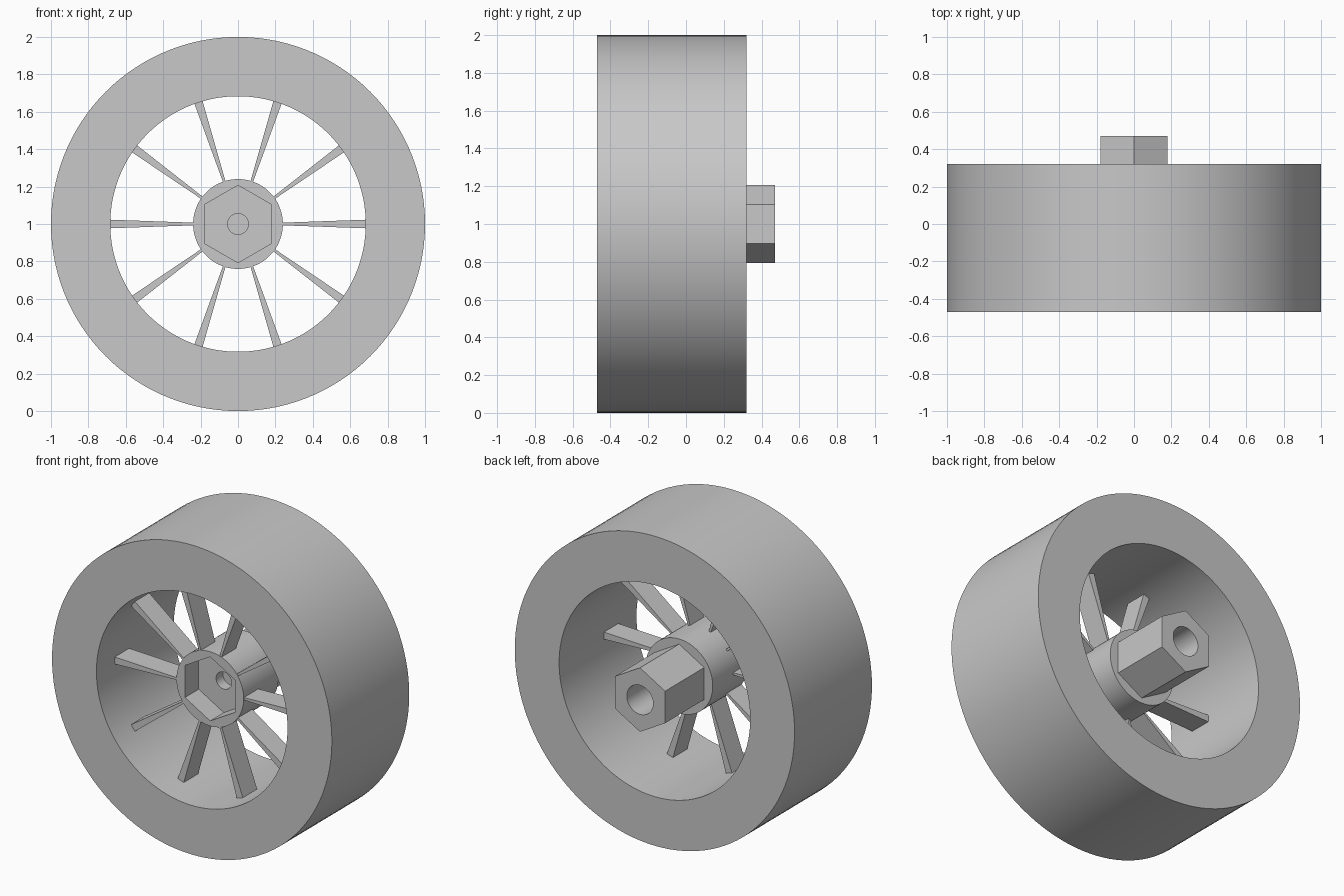
import bpy, bmesh
from math import sin, cos, pi, radians
from mathutils import Matrix

cube = bpy.data.objects.get("Cube")
if cube:
    bpy.data.objects.remove(cube, do_unlink=True)

grey = bpy.data.materials.new("plain_grey")
grey.use_nodes = True
color = (0.58, 0.58, 0.58, 1)
grey.diffuse_color = color
grey.node_tree.nodes["Principled BSDF"].inputs["Base Color"].default_value = color

AXLE = Matrix.Translation((0, 0, 1))
SEGMENTS = 120


def finish(name, bm, smooth):
    """Turn a bmesh into a named grey object at axle height."""
    bmesh.ops.transform(bm, matrix=AXLE, verts=bm.verts)
    bmesh.ops.recalc_face_normals(bm, faces=bm.faces)
    mesh = bpy.data.meshes.new(name)
    bm.to_mesh(mesh)
    bm.free()
    mesh.materials.append(grey)
    obj = bpy.data.objects.new(name, mesh)
    bpy.context.collection.objects.link(obj)
    if smooth:
        bpy.ops.object.select_all(action="DESELECT")
        obj.select_set(True)
        bpy.context.view_layer.objects.active = obj
        bpy.ops.object.shade_smooth_by_angle(angle=radians(30))
    return obj


def ring(bm, y, radius, hexagonal=False):
    """Round or hexagonal ring around the axle, a hexagon corner at the top."""
    verts = []
    for i in range(SEGMENTS):
        a = 2 * pi * i / SEGMENTS
        r = radius
        if hexagonal:
            r *= cos(pi / 6) / cos(a % (pi / 3) - pi / 6)
        verts.append(bm.verts.new((r * sin(a), y, r * cos(a))))
    return verts


def sweep(name, profile, closed):
    """Join the rings of a profile, looping it or capping both ends."""
    bm = bmesh.new()
    rings = [ring(bm, *p) for p in profile]
    pairs = list(zip(rings, rings[1:]))
    if closed:
        pairs.append((rings[-1], rings[0]))
    else:
        bm.faces.new(rings[0])
        bm.faces.new(rings[-1])
    for a, b in pairs:
        for i in range(SEGMENTS):
            j = (i + 1) % SEGMENTS
            bm.faces.new((a[i], a[j], b[j], b[i]))
    return finish(name, bm, True)


# Wide tyre with straight walls
FRONT, BACK, INNER = -0.47, 0.32, 0.683
sweep("tyre", [(FRONT, 1), (BACK, 1), (BACK, INNER), (FRONT, INNER)], True)

# Hub: blind front hole, hexagonal socket, barrel, hexagonal shaft, rear bore
HUB_FRONT, HUB_BACK, HUB_R, HEX_R = -0.285, 0.07, 0.24, 0.207
SOCKET, SHAFT_END = -0.145, 0.47
sweep("hub", [
    (SOCKET + 0.07, 0.055), (SOCKET, 0.055),
    (SOCKET, HEX_R, True), (HUB_FRONT, HEX_R, True),
    (HUB_FRONT, HUB_R), (HUB_BACK, HUB_R),
    (HUB_BACK, HEX_R, True), (SHAFT_END, HEX_R, True),
    (SHAFT_END, 0.094), (HUB_BACK, 0.094),
], False)

# Ten spokes that widen towards the tyre
for n in range(10):
    bm = bmesh.new()
    bmesh.ops.create_cube(bm, size=1)
    for v in bm.verts:
        outer = v.co.x > 0
        v.co.z *= 0.046 if outer else 0.014
        v.co.x = INNER + 0.004 if outer else HUB_R - 0.006
        v.co.y = HUB_FRONT + (0.148 if v.co.y > 0 else 0.002)
    bmesh.ops.rotate(bm, verts=bm.verts, matrix=Matrix.Rotation(n * pi / 5, 3, "Y"))
    finish(f"spoke_{n + 1}", bm, False)
